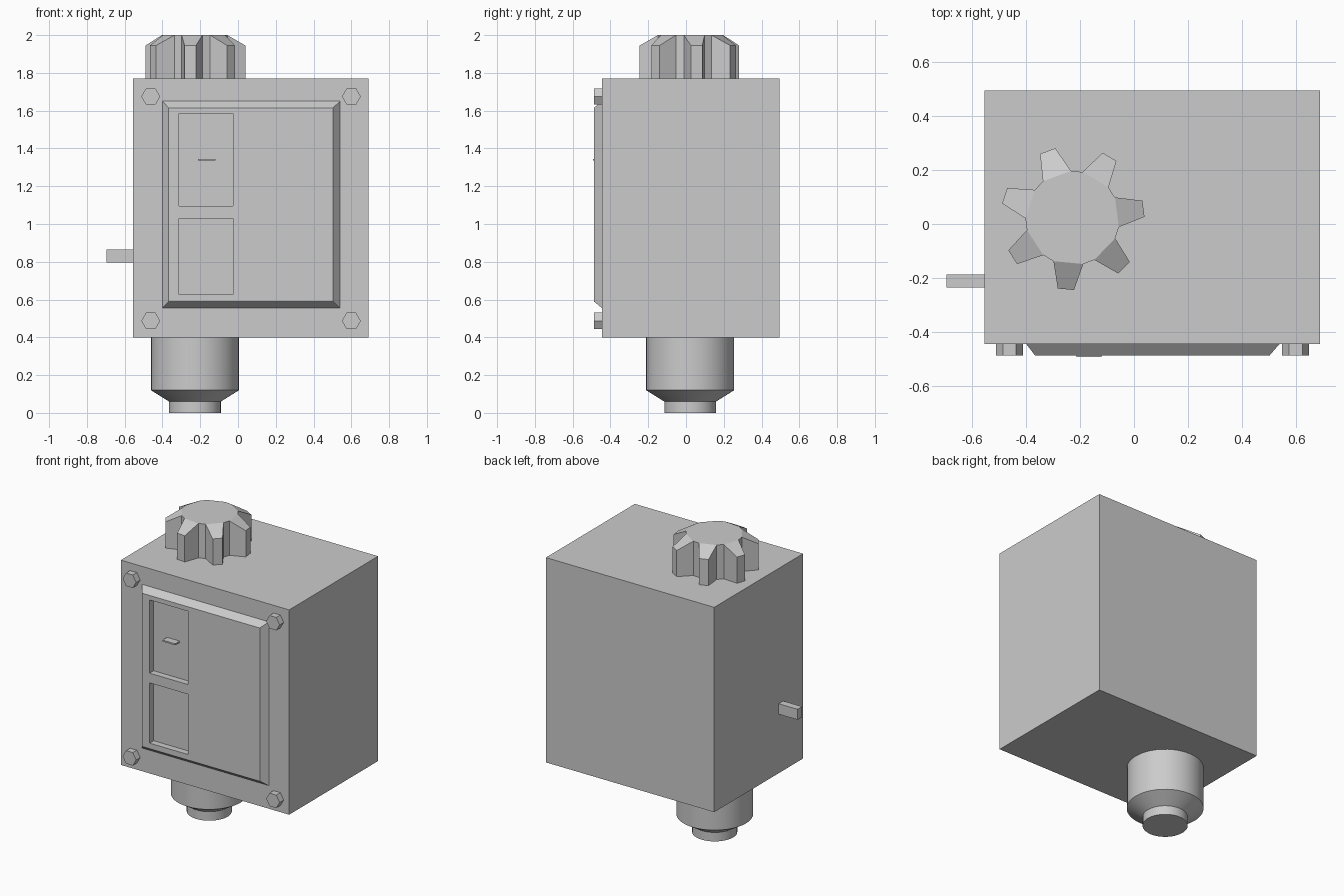
import bpy, bmesh
from math import cos, sin, pi, radians

if "Cube" in bpy.data.objects:
    bpy.data.objects.remove(bpy.data.objects["Cube"])

AXIS = (-0.228, 0.022)   # shared axis of knob and stem


def make(name, build):
    bm = bmesh.new()
    build(bm)
    bmesh.ops.recalc_face_normals(bm, faces=bm.faces)
    mesh = bpy.data.meshes.new(name)
    bm.to_mesh(mesh)
    bm.free()
    ob = bpy.data.objects.new(name, mesh)
    bpy.context.collection.objects.link(ob)
    return ob


def loft(name, rings):
    """Skin a stack of matching point rings and cap both ends."""
    def build(bm):
        loops = [[bm.verts.new(p) for p in ring] for ring in rings]
        n = len(loops[0])
        for a, b in zip(loops, loops[1:]):
            for i in range(n):
                j = (i + 1) % n
                bm.faces.new((a[i], a[j], b[j], b[i]))
        bm.faces.new(loops[0])
        bm.faces.new(loops[-1])
    return make(name, build)


def rect(x0, x1, z0, z1, y):
    return [(x0, y, z0), (x1, y, z0), (x1, y, z1), (x0, y, z1)]


def box(name, x, y, z):
    return loft(name, [rect(*x, *z, y[0]), rect(*x, *z, y[1])])


def circle(r, z, n=40):
    return [(AXIS[0] + r * cos(2 * pi * i / n), AXIS[1] + r * sin(2 * pi * i / n), z)
            for i in range(n)]


# Housing and the small side pin
box("housing", (-0.555, 0.69), (-0.445, 0.495), (0.40, 1.77))
box("side_pin", (-0.695, -0.55), (-0.235, -0.187), (0.795, 0.865))

# Bevelled front cover with two windows cut through to the housing
cover = loft("front_cover", [rect(-0.40, 0.54, 0.555, 1.65, -0.445),
                             rect(-0.367, 0.503, 0.59, 1.615, -0.488)])
for z in ((1.095, 1.585), (0.627, 1.03)):
    cutter = box("window_cutter", (-0.312, -0.027), (-0.6, -0.3), z)
    cutter.hide_render = True
    mod = cover.modifiers.new("window", 'BOOLEAN')
    mod.operation, mod.solver, mod.object = 'DIFFERENCE', 'EXACT', cutter
    bpy.context.view_layer.objects.active = cover
    bpy.ops.object.modifier_apply(modifier=mod.name)
    bpy.data.objects.remove(cutter)

# Pointer blade in the upper window
box("scale_pointer", (-0.213, -0.12), (-0.493, -0.445), (1.335, 1.345))

# Hexagonal corner bolts
for x in (-0.462, 0.6):
    for z in (0.487, 1.675):
        loft("corner_bolt", [[(x + 0.05 * cos(i * pi / 3), y, z + 0.05 * sin(i * pi / 3))
                              for i in range(6)] for y in (-0.445, -0.488)])

# Stepped round stem under the housing
stem = loft("stem", [circle(r, z) for r, z in
                     ((0.137, 0), (0.137, 0.06), (0.233, 0.12), (0.233, 0.40))])
bpy.context.view_layer.objects.active = stem
stem.select_set(True)
bpy.ops.object.shade_smooth_by_angle(angle=radians(25))
stem.select_set(False)


# Seven-toothed knob: tooth tops slope down from the flat cap
def knob_ring(tip, z_tip, z_root):
    pts = []
    for k in range(7):
        a = radians(7.5) + k * 2 * pi / 7
        for r, da, z in ((0.175, -18.5, z_root), (tip, -6.5, z_tip),
                         (tip, 6.5, z_tip), (0.175, 18.5, z_root)):
            t = a + radians(da)
            pts.append((AXIS[0] + r * cos(t), AXIS[1] + r * sin(t), z))
    return pts


def build_knob(bm):
    low = [bm.verts.new(p) for p in knob_ring(0.267, 1.77, 1.77)]
    top = [bm.verts.new(p) for p in knob_ring(0.267, 1.945, 2.0)]
    for i in range(28):
        j = (i + 1) % 28
        bm.faces.new((low[i], low[j], top[j], top[i]))
    for k in range(0, 28, 4):
        bm.faces.new(top[k:k + 4])                      # sloped tooth top
    bm.faces.new([v for i, v in enumerate(top) if i % 4 in (0, 3)])
    bm.faces.new(low)


make("knob", build_knob)
